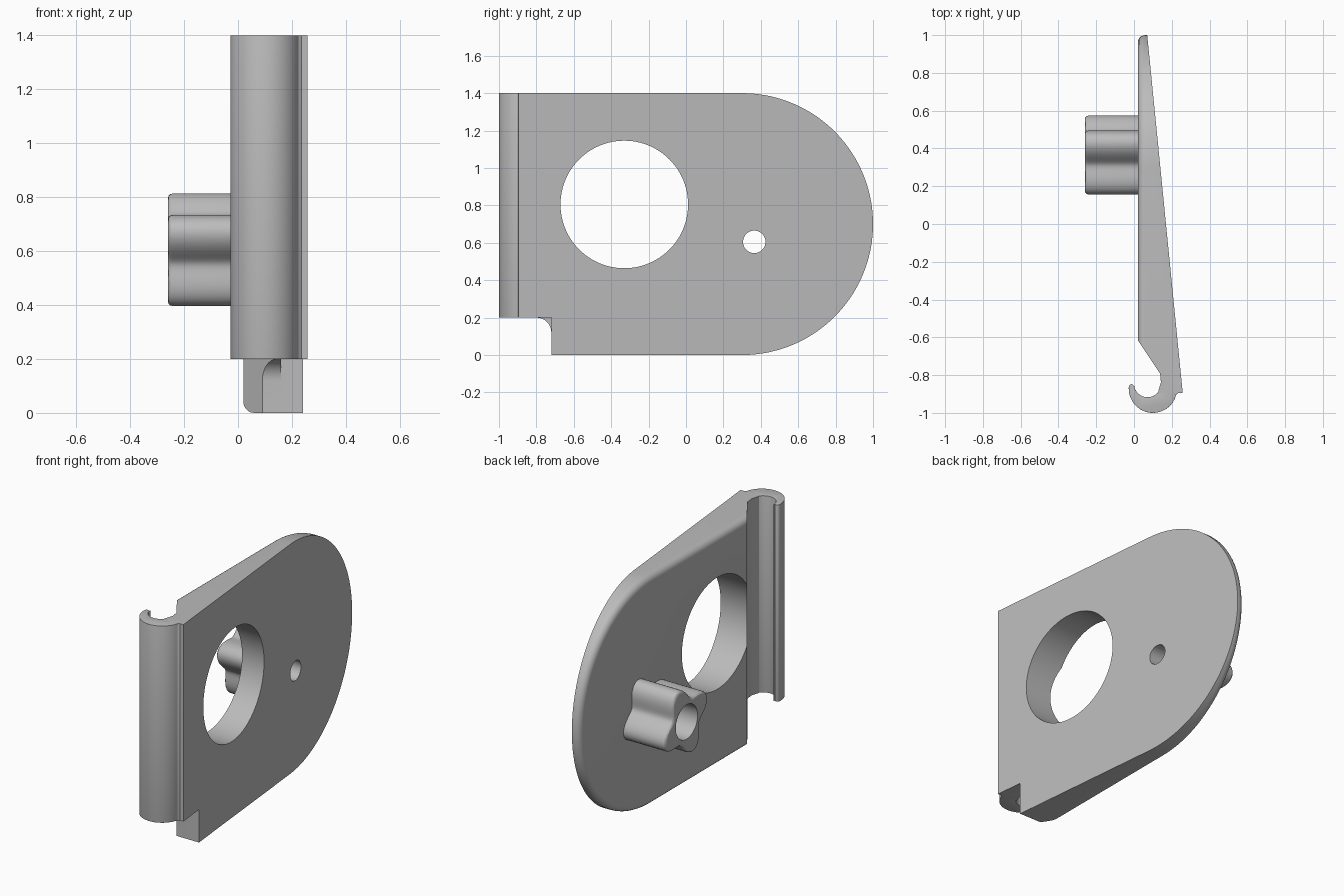
import bpy, bmesh, math

if "Cube" in bpy.data.objects:
    bpy.data.objects.remove(bpy.data.objects["Cube"], do_unlink=True)

grey = bpy.data.materials.new("plain grey")
grey.use_nodes = True
colour = (0.5, 0.5, 0.5, 1)
grey.diffuse_color = colour
grey.node_tree.nodes["Principled BSDF"].inputs["Base Color"].default_value = colour


def prism(name, outline, axis, low, high, rim=0.0, rim_sides=(), segments=5):
    """Extrude a 2D outline along x (outline is y,z) or z (outline is x,y)."""
    place = (lambda p, h: (h, *p)) if axis == "x" else (lambda p, h: (*p, h))
    k = 0 if axis == "x" else 2
    bm = bmesh.new()
    base = bm.faces.new([bm.verts.new(place(p, low)) for p in outline])
    grown = bmesh.ops.extrude_face_region(bm, geom=[base])["geom"]
    for v in grown:
        if isinstance(v, bmesh.types.BMVert):
            v.co[k] = high
    bmesh.ops.recalc_face_normals(bm, faces=bm.faces)
    if rim:
        edges = [e for e in bm.edges
                 if any(all(abs(v.co[k] - h) < 1e-5 for v in e.verts) for h in rim_sides)]
        bmesh.ops.bevel(bm, geom=edges, offset=rim, segments=segments,
                        profile=0.5, affect="EDGES", clamp_overlap=True)
    mesh = bpy.data.meshes.new(name)
    bm.to_mesh(mesh)
    bm.free()
    mesh.materials.append(grey)
    obj = bpy.data.objects.new(name, mesh)
    bpy.context.collection.objects.link(obj)
    return obj


def arc(cx, cy, rx, ry, start, end, n):
    angles = [math.radians(start + (end - start) * i / n) for i in range(n + 1)]
    return [(cx + rx * math.cos(a), cy + ry * math.sin(a)) for a in angles]


def circle(cx, cy, r, n=64):
    return arc(cx, cy, r, r, 0, 360, n)[:-1]


def cut(obj, cutters):
    for c in cutters:
        c.hide_render = True
        mod = obj.modifiers.new("cut", "BOOLEAN")
        mod.operation, mod.solver, mod.object = "DIFFERENCE", "EXACT", c
    graph = bpy.context.evaluated_depsgraph_get()
    mesh = bpy.data.meshes.new_from_object(obj.evaluated_get(graph))
    obj.modifiers.clear()
    obj.data = mesh
    for c in cutters:
        bpy.data.objects.remove(c, do_unlink=True)


def smooth(obj):
    bpy.ops.object.select_all(action="DESELECT")
    obj.select_set(True)
    bpy.context.view_layer.objects.active = obj
    bpy.ops.object.shade_smooth_by_angle(angle=math.radians(30))


FRONT, TOP, R = -0.895, 1.4, 0.7
KNOB_Y, KNOB_Z = 0.365, 0.605

# Plate: rounded outline with a soft rim on the knob side
outline = [(FRONT, 0)] + arc(0.3, R, R, R, -90, 90, 72) + [(FRONT, TOP)]
plate = prism("plate", outline, "x", 0.02, 0.4, 0.04, (0.02,))

# Sloping back face, slanted front relief and the lower front notch
slope = prism("slope_cutter", [(0.0601, 1.1), (0.258, FRONT), (0.268, -1), (0.6, -1), (0.6, 1.1)],
              "z", -0.2, 1.6)
relief = prism("relief_cutter", [(-0.1, -0.615), (0.02, -0.615), (0.137, -0.79), (0.145, -0.83),
                                 (0.13, -0.88), (0.13, -1.1), (-0.1, -1.1)], "z", -0.2, 1.6)
notch = prism("notch_cutter", [(-1.1, -0.1), (-0.72, -0.1), (-0.72, 0.2), (-1.1, 0.2)],
              "x", 0.16, 0.6)
fillet = arc(-0.8, 0.12, 0.08, 0.08, 0, 90, 8)
notch_inner = prism("notch_inner_cutter", [(-1.1, -0.1), (-0.72, -0.1)] + fillet + [(-1.1, 0.2)],
                    "x", -0.1, 0.17)
window = prism("window_cutter", circle(-0.33, 0.805, 0.341, 96), "x", -0.2, 0.6)
pin_hole = prism("pin_hole_cutter", circle(KNOB_Y, KNOB_Z, 0.06, 48), "x", -0.5, 0.6)
cut(plate, [slope, relief, notch, notch_inner, window, pin_hole])

# Hook: curled lip running up the front edge
hook_outline = (arc(0.1, -0.87, 0.128, 0.13, 180, 345, 28)
                + [(0.235, FRONT), (0.2, -0.83), (0.16, -0.79), (0.139, -0.79)]
                + arc(0.072, -0.845, 0.072, 0.072, 20, -180, 24)
                + arc(-0.014, -0.862, 0.014, 0.014, 20, 160, 6))
hook = prism("hook", hook_outline, "z", 0.2, TOP, 0.01, (0.2, TOP), 3)

# Knob: four round lobes, eased end and a central bore
lobes = []
for i in range(96):
    a = math.tau * i / 96
    r = 0.181 + 0.041 * math.cos(4 * (a - math.radians(67)))
    lobes.append((KNOB_Y + r * math.cos(a), KNOB_Z + r * math.sin(a)))
knob = prism("knob", lobes, "x", -0.26, 0.03, 0.018, (-0.26,), 3)
bore = prism("bore_cutter", circle(KNOB_Y, KNOB_Z, 0.105), "x", -0.5, 0.02)
pin = prism("pin_cutter", circle(KNOB_Y, KNOB_Z, 0.06, 48), "x", -0.5, 0.6)
cut(knob, [bore, pin])

for part in (plate, hook, knob):
    smooth(part)
